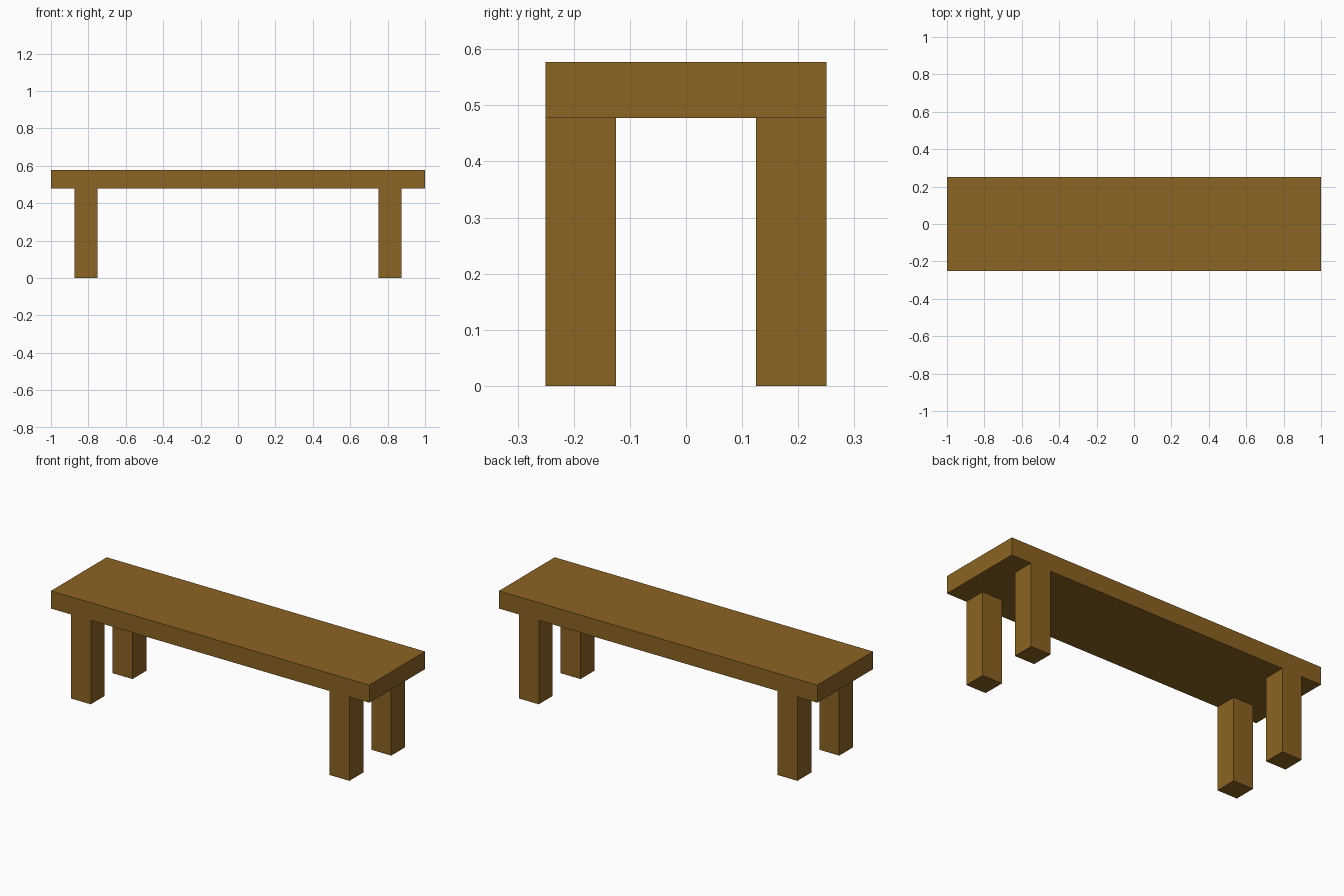
import bpy

# Remove the default cube
cube = bpy.data.objects.get("Cube")
if cube:
    bpy.data.objects.remove(cube, do_unlink=True)

# Brown wood material
COLOUR = (0.258, 0.125, 0.016, 1.0)
wood = bpy.data.materials.new("brown_wood")
wood.use_nodes = True
wood.diffuse_color = COLOUR
wood.node_tree.nodes["Principled BSDF"].inputs["Base Color"].default_value = COLOUR

LENGTH, DEPTH = 2.0, 0.5
LEG_HEIGHT, TOP_THICKNESS = 0.477, 0.1
LEG_SIZE = 0.125
LEG_X, LEG_Y = 0.8125, 0.1875


def box(name, centre, size):
    bpy.ops.mesh.primitive_cube_add(size=1, location=centre)
    obj = bpy.context.object
    obj.name = name
    obj.scale = size
    bpy.ops.object.transform_apply(location=False, rotation=False, scale=True)
    obj.data.materials.append(wood)
    return obj


# Seat plank
box("seat", (0, 0, LEG_HEIGHT + TOP_THICKNESS / 2), (LENGTH, DEPTH, TOP_THICKNESS))

# Four square legs, flush with the front and back of the seat
for side, sx in (("left", 1), ("right", -1)):
    for end, sy in (("front", -1), ("back", 1)):
        box(f"{end}_{side}_leg", (sx * LEG_X, sy * LEG_Y, LEG_HEIGHT / 2),
            (LEG_SIZE, LEG_SIZE, LEG_HEIGHT))
